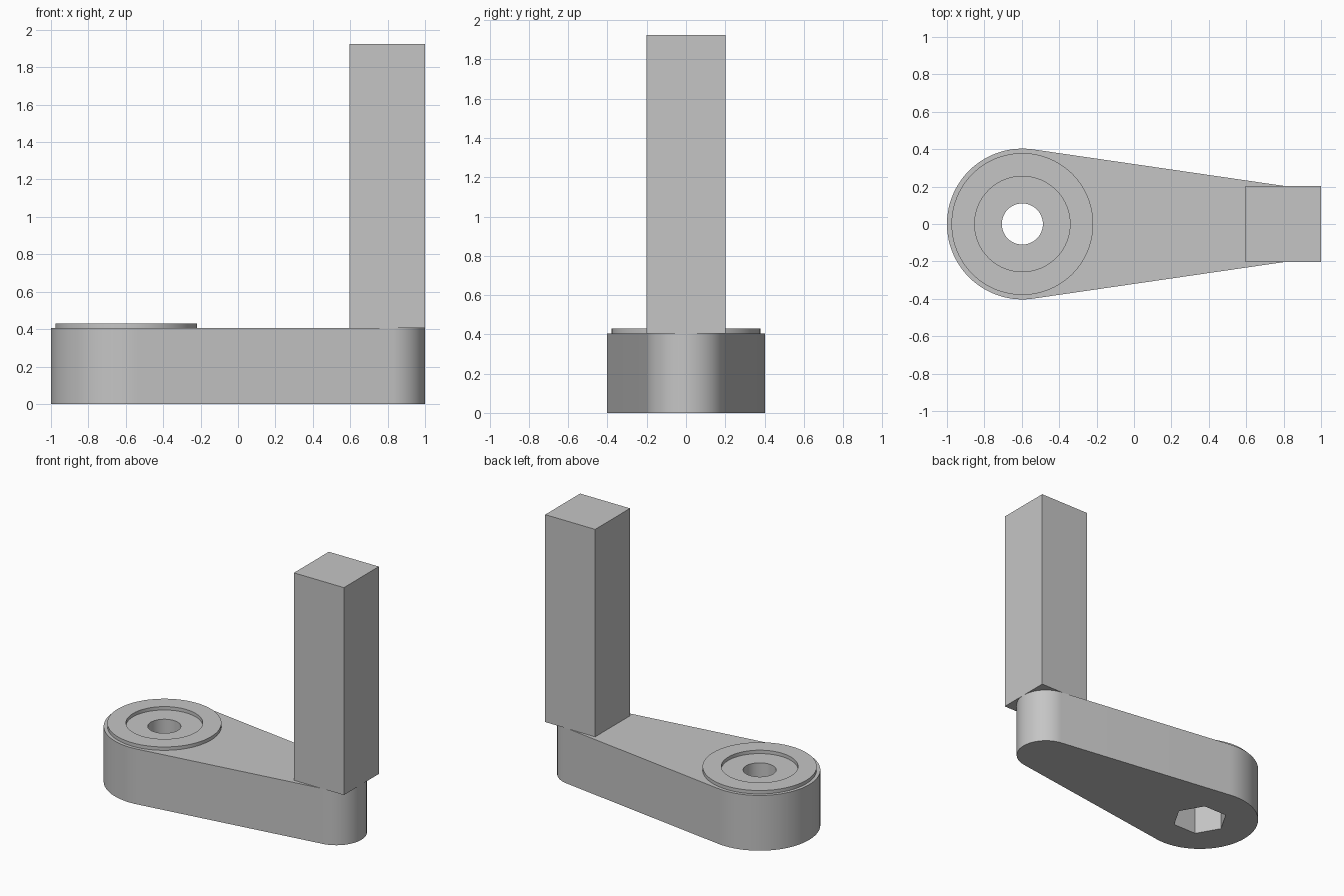
import bpy
import bmesh
from math import sin, cos, pi, acos, radians

if "Cube" in bpy.data.objects:
    bpy.data.objects.remove(bpy.data.objects["Cube"], do_unlink=True)

# Main dimensions
HUB_X, HUB_R = -0.597, 0.403
TIP_X, TIP_R = 0.798, 0.202
ARM_TOP, COLLAR_TOP, POST_TOP = 0.405, 0.43, 1.925

grey = bpy.data.materials.new("plain grey")
grey.use_nodes = True
colour = (0.56, 0.56, 0.56, 1)
grey.diffuse_color = colour
grey.node_tree.nodes["Principled BSDF"].inputs["Base Color"].default_value = colour


def arc(x, radius, start, end, steps):
    """Points along an arc centred on the x axis."""
    angles = [start + (end - start) * i / steps for i in range(steps + 1)]
    return [(x + radius * cos(a), radius * sin(a)) for a in angles]


def circle(radius, sides):
    return arc(HUB_X, radius, 0, 2 * pi, sides)[:-1]


def prism(name, outline, bottom, top):
    """Extrude a flat outline between two heights."""
    bm = bmesh.new()
    face = bm.faces.new([bm.verts.new((x, y, bottom)) for x, y in outline])
    side = bmesh.ops.extrude_face_region(bm, geom=[face])
    verts = [g for g in side["geom"] if isinstance(g, bmesh.types.BMVert)]
    bmesh.ops.translate(bm, verts=verts, vec=(0, 0, top - bottom))
    bmesh.ops.recalc_face_normals(bm, faces=bm.faces)
    mesh = bpy.data.meshes.new(name)
    bm.to_mesh(mesh)
    bm.free()
    mesh.materials.append(grey)
    obj = bpy.data.objects.new(name, mesh)
    bpy.context.collection.objects.link(obj)
    return obj


def activate(obj):
    bpy.ops.object.select_all(action="DESELECT")
    obj.select_set(True)
    bpy.context.view_layer.objects.active = obj


def combine(target, tool, operation):
    """Apply a boolean and discard the tool object."""
    activate(target)
    mod = target.modifiers.new("boolean", "BOOLEAN")
    mod.operation, mod.solver, mod.object = operation, "EXACT", tool
    bpy.ops.object.modifier_apply(modifier=mod.name)
    bpy.data.objects.remove(tool, do_unlink=True)


# Tapered arm: two round ends joined by tangent sides
tangent = acos((HUB_R - TIP_R) / (TIP_X - HUB_X))
outline = (arc(TIP_X, TIP_R, -tangent, tangent, 40)
           + arc(HUB_X, HUB_R, tangent, 2 * pi - tangent, 64))
arm = prism("crank_arm", outline, 0, ARM_TOP)

# Raised collar with a recess down to the arm's top
collar = prism("collar", circle(0.379, 96), 0.3, COLLAR_TOP)
combine(arm, collar, "UNION")
recess = prism("recess_cutter", circle(0.255, 80), ARM_TOP, 0.6)
combine(arm, recess, "DIFFERENCE")

# Bolt hole through the hub, hexagonal pocket underneath
hole = prism("hole_cutter", circle(0.11, 48), -0.1, 0.6)
combine(arm, hole, "DIFFERENCE")
pocket = prism("pocket_cutter", circle(0.19, 6), -0.1, 0.25)
combine(arm, pocket, "DIFFERENCE")
activate(arm)
bpy.ops.object.shade_smooth_by_angle(angle=radians(30))

# Square handle post standing on the narrow end
post = [(0.595, -TIP_R), (1, -TIP_R), (1, TIP_R), (0.595, TIP_R)]
prism("handle_post", post, ARM_TOP, POST_TOP)
